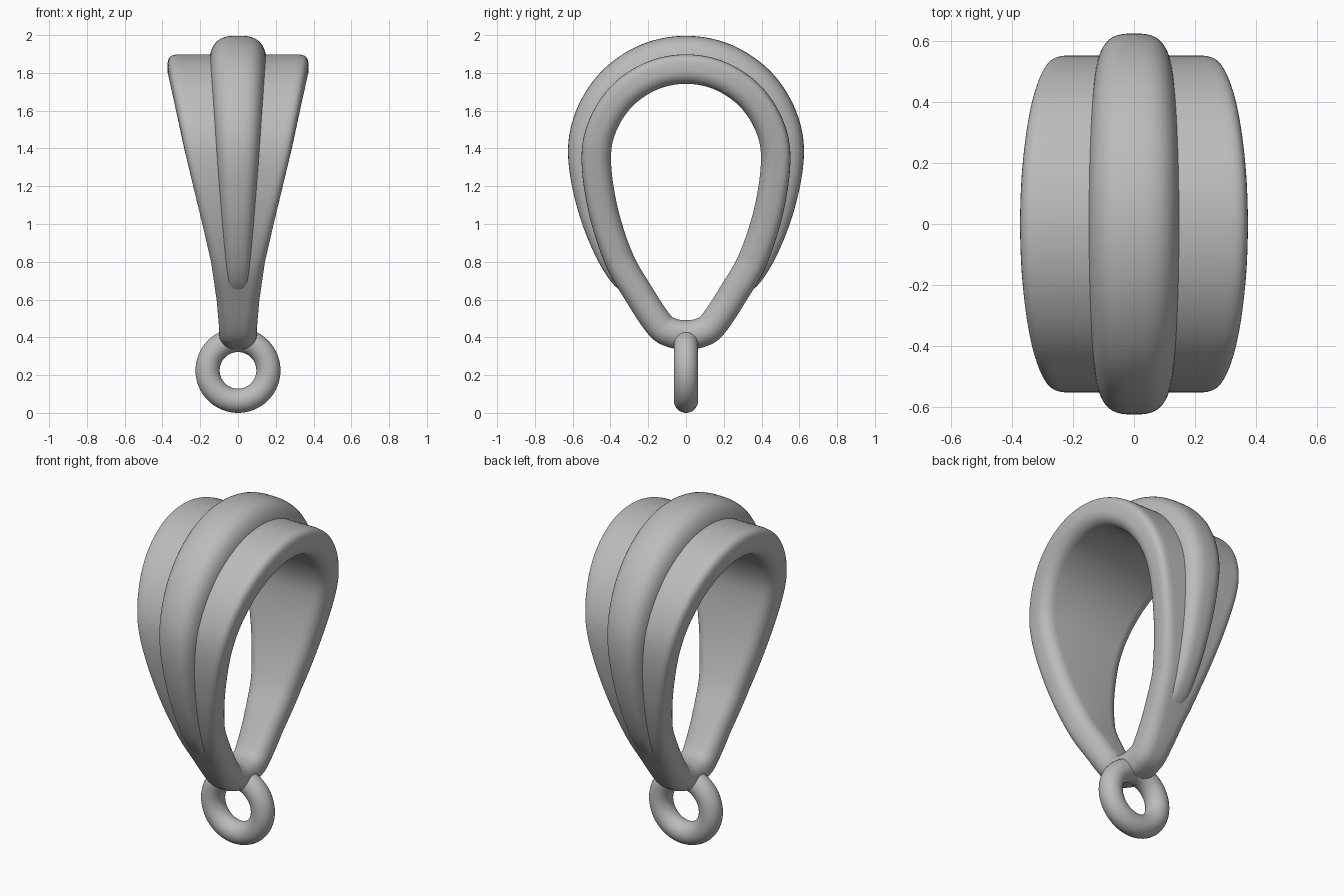
import bpy, bmesh, math
from mathutils import Vector

cube = bpy.data.objects.get("Cube")
if cube:
    bpy.data.objects.remove(cube, do_unlink=True)

metal = bpy.data.materials.new("grey metal")
metal.use_nodes = True
GREY = (0.5, 0.5, 0.5, 1)
metal.diffuse_color = GREY
metal.node_tree.nodes["Principled BSDF"].inputs["Base Color"].default_value = GREY

HALF = 0.078    # half thickness of the band
SIDES = 48      # points around each cross-section
STEPS = 12      # path steps between control points

# Teardrop centre line as (y, z): round top, tapering sides, small flat foot
half = [(0.475 * math.sin(a), 1.345 + 0.475 * math.cos(a))
        for a in (math.radians(d) for d in (0, 22, 45, 68, 90))]
half += [(0.44, 1.08), (0.357, 0.82), (0.25, 0.63), (0.142, 0.468), (0.075, 0.424)]
loop = half + [(0, 0.413)] + [(-y, z) for y, z in reversed(half[1:])]
loop = [Vector(p) for p in loop]


def spline(points):
    """Closed smooth curve; returns position and outward normal pairs."""
    n, path = len(points), []
    for i in range(n):
        a, b, c, d = (points[(i + k) % n] for k in (-1, 0, 1, 2))
        for s in range(STEPS):
            t = s / STEPS
            path.append(0.5 * (2 * b + (c - a) * t + (2 * a - 5 * b + 4 * c - d) * t ** 2
                               + (3 * b - a - 3 * c + d) * t ** 3))
    out = []
    for i, p in enumerate(path):
        tan = (path[(i + 1) % len(path)] - path[i - 1]).normalized()
        out.append((p, Vector((-tan.y, tan.x))))
    return out


def power(v, e):
    return math.copysign(abs(v) ** (2 / e), v)


def ramp(z, keys):
    """Smoothly stepped linear lookup of a width by height."""
    for (z0, w0), (z1, w1) in zip(keys, keys[1:]):
        if z <= z1:
            return w0 + (w1 - w0) * max(0, (z - z0) / (z1 - z0))
    return keys[-1][1]


def band_section(z):
    """Wide band: crisp outer corners, fully rounded inner corners."""
    w = ramp(z, [(0.45, 0.1), (0.6, 0.113), (0.8, 0.142), (1.0, 0.188), (1.4, 0.285), (1.85, 0.38)])
    crisp = 2 + 1.6 * min(1, max(0, (z - 0.5) / 0.8))
    pts = []
    for k in range(SIDES):
        a = 2 * math.pi * (k + 0.5) / SIDES
        e = crisp if math.sin(a) > 0 else 2.2
        u = HALF * power(math.cos(a), e) + math.copysign(w - HALF, math.cos(a))
        pts.append((u, HALF * power(math.sin(a), e)))
    return pts


def ridge_section(z):
    """Raised middle rib, sinking into the band near the foot."""
    w = 0.014 + 0.077 * z
    rise = 0.1 * ((z - 0.7) / 1.15) ** 0.6 if z > 0.7 else -0.02 * min(1, (0.7 - z) / 0.1)
    pts = []
    for k in range(SIDES):
        a = 2 * math.pi * (k + 0.5) / SIDES
        v = (HALF + rise) if math.sin(a) > 0 else HALF * 0.5
        pts.append((w * power(math.cos(a), 3), v * power(math.sin(a), 2.6)))
    return pts


def finish(obj):
    obj.data.materials.clear()
    obj.data.materials.append(metal)
    for poly in obj.data.polygons:
        poly.use_smooth = True


def sweep(name, section):
    """Carry a height-dependent section around the teardrop."""
    bm = bmesh.new()
    rings = [[bm.verts.new((u, p.x + n.x * v, p.y + n.y * v)) for u, v in section(p.y)]
             for p, n in spline(loop)]
    for i, ring in enumerate(rings):
        prev = rings[i - 1]
        for k in range(SIDES):
            bm.faces.new((prev[k - 1], prev[k], ring[k], ring[k - 1]))
    bmesh.ops.recalc_face_normals(bm, faces=bm.faces)
    mesh = bpy.data.meshes.new(name)
    bm.to_mesh(mesh)
    bm.free()
    obj = bpy.data.objects.new(name, mesh)
    bpy.context.collection.objects.link(obj)
    finish(obj)


sweep("teardrop_band", band_section)
sweep("middle_ridge", ridge_section)

# Hanging ring threaded onto the foot of the band
bpy.ops.mesh.primitive_torus_add(major_radius=0.161, minor_radius=0.064, major_segments=64,
                                 minor_segments=32, location=(0, 0, 0.225),
                                 rotation=(math.pi / 2, 0, 0))
ring = bpy.context.object
ring.name = "hanging_ring"
finish(ring)
